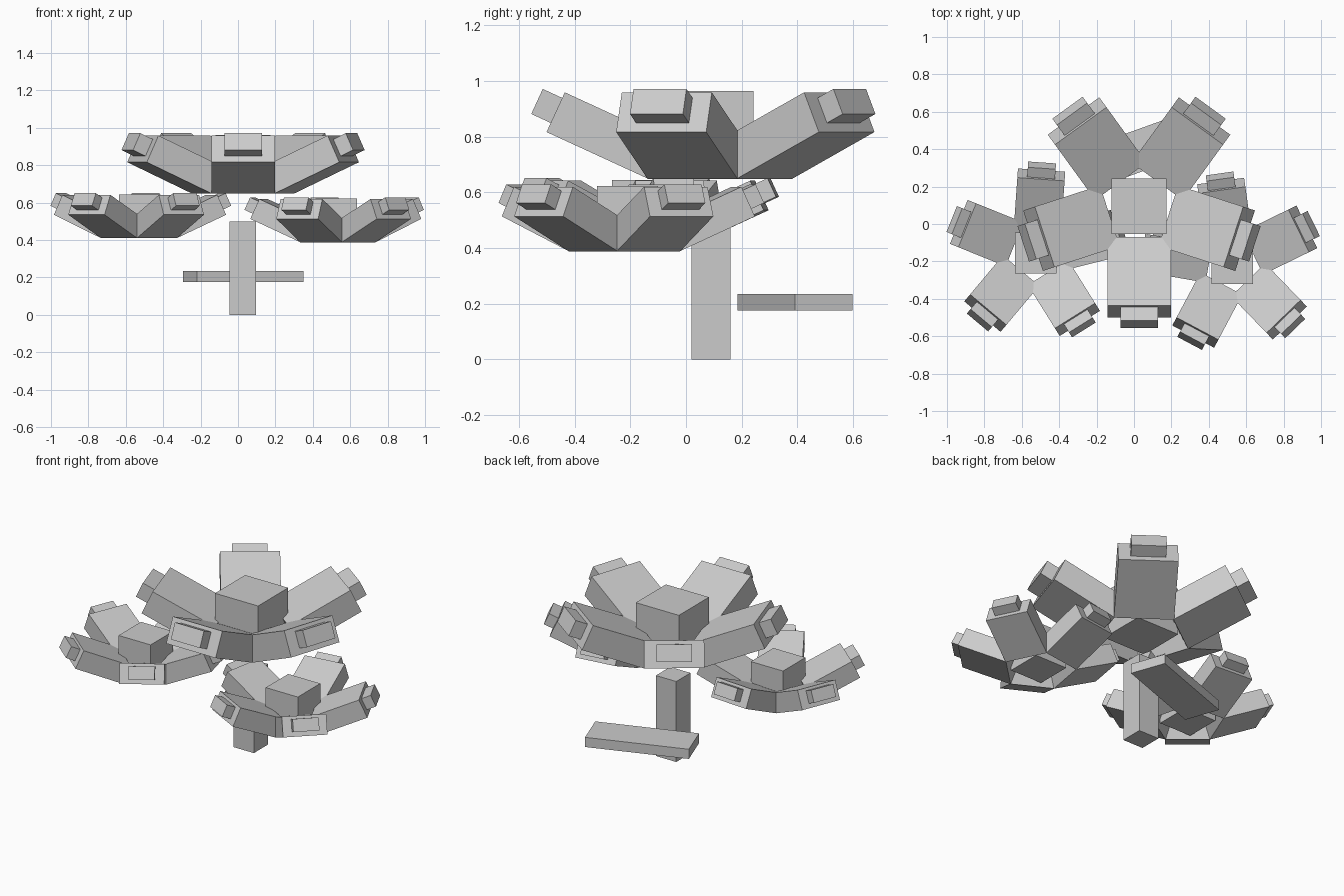
import bpy
from math import radians
from mathutils import Matrix, Vector

default_cube = bpy.data.objects.get("Cube")
if default_cube:
    bpy.data.objects.remove(default_cube, do_unlink=True)

GREY = (0.6, 0.6, 0.6, 1.0)
grey = bpy.data.materials.new("plain_grey")
grey.use_nodes = True
grey.diffuse_color = GREY
grey.node_tree.nodes["Principled BSDF"].inputs["Base Color"].default_value = GREY


def box(name, low, high, matrix=Matrix()):
    """Box between two local corners, placed by a matrix."""
    low, high = Vector(low), Vector(high)
    bpy.ops.mesh.primitive_cube_add(size=1)
    obj = bpy.context.object
    obj.name = name
    fit = Matrix.Translation((low + high) / 2) @ Matrix.Diagonal((high - low).to_4d())
    obj.data.transform(matrix @ fit)
    obj.data.materials.append(grey)
    return obj


def flower(name, centre, scale, turn):
    """Cube heart with five raised petals, each ending in a small tab."""
    place = (Matrix.Translation(centre) @ Matrix.Scale(scale, 4)
             @ Matrix.Rotation(radians(turn), 4, "Z"))
    heart = Matrix.Translation(centre) @ Matrix.Scale(scale, 4)
    box(name + "_heart", (-0.148, -0.148, 0.02), (0.148, 0.148, 0.315), heart)
    for i in range(5):
        # local x runs outward along the petal, z through its thickness
        petal = (place @ Matrix.Rotation(radians(72 * i - 90), 4, "Z")
                 @ Matrix.Translation((0.23, 0, 0))
                 @ Matrix.Rotation(radians(-24.7), 4, "Y"))
        box(f"{name}_petal_{i + 1}", (0, -0.17, 0), (0.403, 0.17, 0.157), petal)
        box(f"{name}_petal_tab_{i + 1}", (0.38, -0.1, 0.036), (0.48, 0.1, 0.135), petal)


# Flowers
flower("top_flower", (0.027, 0.095, 0.648), 1.0, 0)
flower("right_flower", (-0.525, -0.155, 0.41), 0.745, -40)
flower("left_flower", (0.525, -0.21, 0.388), 0.745, -28)

# Stem and leaf
box("stem", (-0.045, 0.02, 0), (0.095, 0.16, 0.5))
leaf_place = Matrix.Translation((0.0275, 0.392, 0.205)) @ Matrix.Rotation(radians(19.8), 4, "Z")
box("leaf", (-0.303, -0.11, -0.03), (0.303, 0.11, 0.03), leaf_place)
